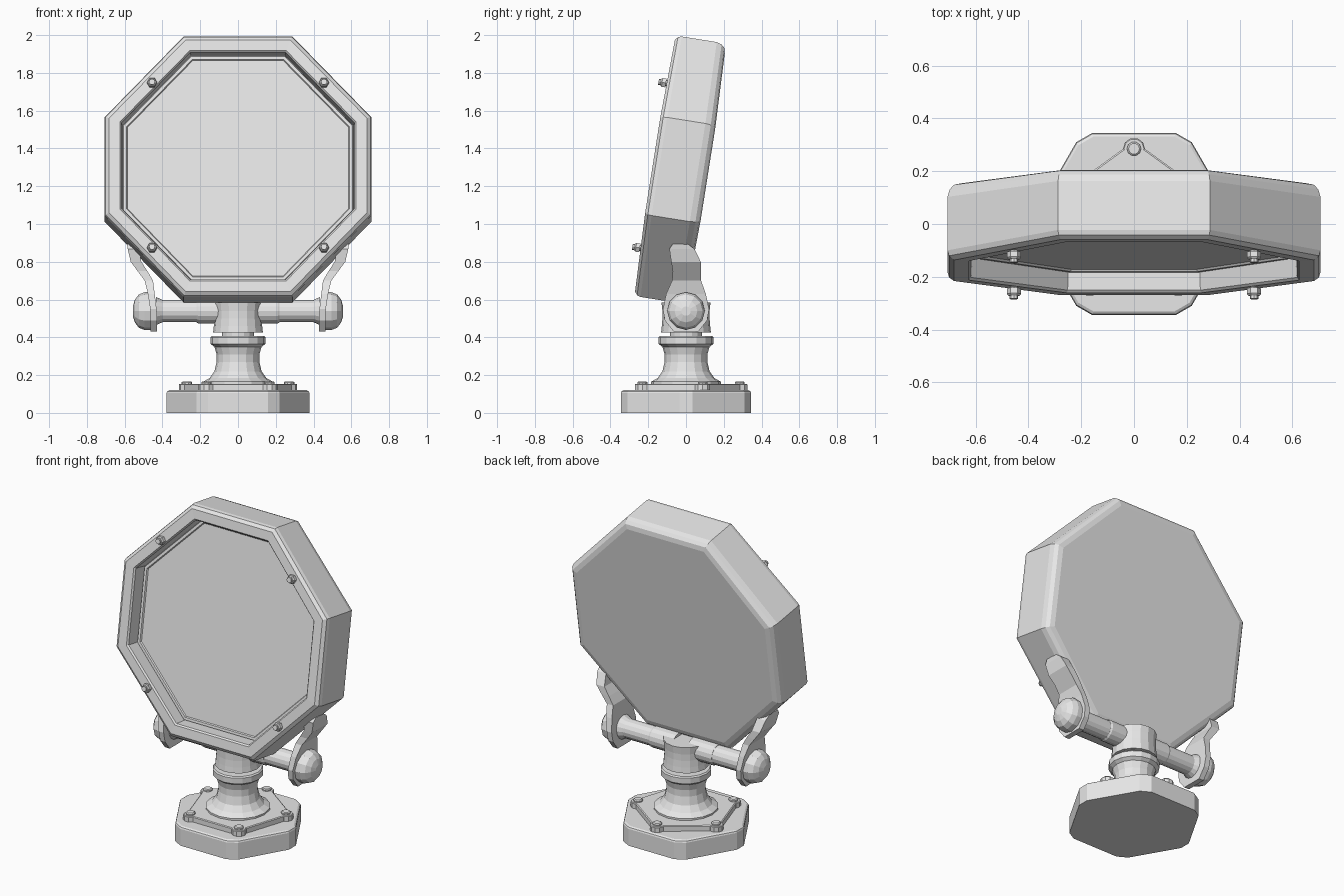
import bpy, bmesh
from math import sin, cos, pi, radians
from mathutils import Matrix, Vector

cube = bpy.data.objects.get("Cube")
if cube:
    bpy.data.objects.remove(cube, do_unlink=True)

grey = bpy.data.materials.new("light_grey")
grey.use_nodes = True
grey.diffuse_color = (0.8, 0.8, 0.8, 1)
grey.node_tree.nodes["Principled BSDF"].inputs["Base Color"].default_value = (0.8, 0.8, 0.8, 1)


def loft(name, loops, matrix=Matrix()):
    """Skin a row of closed loops and cap both ends."""
    bm = bmesh.new()
    rings = [[bm.verts.new(matrix @ Vector(p)) for p in loop] for loop in loops]
    n = len(rings[0])
    for a, b in zip(rings, rings[1:]):
        for i in range(n):
            j = (i + 1) % n
            bm.faces.new((a[i], a[j], b[j], b[i]))
    bm.faces.new(rings[0])
    bm.faces.new(rings[-1])
    bmesh.ops.recalc_face_normals(bm, faces=bm.faces)
    mesh = bpy.data.meshes.new(name)
    bm.to_mesh(mesh)
    bm.free()
    mesh.materials.append(grey)
    obj = bpy.data.objects.new(name, mesh)
    bpy.context.collection.objects.link(obj)


def ring(radius, z, sides, turn=0.0):
    return [(radius * cos(turn + 2 * pi * i / sides),
             radius * sin(turn + 2 * pi * i / sides), z) for i in range(sides)]


def lathe(name, profile, sides=16, matrix=Matrix(), turn=0.0):
    loft(name, [ring(r, z, sides, turn) for r, z in profile], matrix)


def cut_hexagon(radius, z, cut=0.1):
    """Hexagon with its corners cut off."""
    corners = [Vector(p) for p in ring(radius, z, 6)]
    loop = []
    for i, c in enumerate(corners):
        loop += [c.lerp(corners[i - 1], cut), c.lerp(corners[(i + 1) % 6], cut)]
    return loop


# Base: six-sided block with a five-sided plate, bolted down at its corners
loft("base_block", [cut_hexagon(r, z) for r, z in
                    ((0.398, 0), (0.398, 0.105), (0.394, 0.114), (0.383, 0.12))])
lathe("base_plate", [(0.315, 0.115), (0.315, 0.15), (0.308, 0.154)], 5, turn=pi / 2)
for k in range(5):
    a = pi / 2 + k * 2 * pi / 5
    spot = Matrix.Translation((0.285 * cos(a), 0.285 * sin(a), 0))
    lathe("base_bolt_lug", [(0.042, 0.115), (0.042, 0.15), (0.038, 0.154)], 10, spot)
    lathe("base_bolt", [(0.027, 0.15), (0.027, 0.162), (0.021, 0.167)], 10, spot)

# Flared pedestal with flange, neck and hub
lathe("pedestal", [(0.185, 0.15), (0.185, 0.165), (0.15, 0.185), (0.125, 0.22),
                   (0.113, 0.27), (0.113, 0.31), (0.125, 0.35), (0.145, 0.365),
                   (0.145, 0.4), (0.138, 0.408), (0.085, 0.408), (0.085, 0.43)])
lathe("swivel_hub", [(0.132, 0.425), (0.128, 0.46), (0.125, 0.5), (0.125, 0.54),
                     (0.13, 0.585)])

# Cross shaft, knobs and bent yoke arms
ARM = [  # x, half thickness, z, front and back edge in y
    (0.56, 0.028, 0.895, -0.07, 0.008), (0.554, 0.03, 0.868, -0.088, 0.045),
    (0.54, 0.028, 0.8, -0.078, 0.078), (0.505, 0.026, 0.75, -0.07, 0.08),
    (0.472, 0.022, 0.7, -0.074, 0.08), (0.459, 0.018, 0.63, -0.105, 0.105),
    (0.448, 0.017, 0.55, -0.122, 0.122), (0.445, 0.017, 0.49, -0.112, 0.112),
    (0.445, 0.017, 0.43, -0.065, 0.065)]
for side, s in (("left", 1), ("right", -1)):
    along = Matrix.Translation((0, 0, 0.539)) @ Matrix.Rotation(s * pi / 2, 4, "Y")
    lathe(side + "_sleeve", [(0.065, 0.05), (0.065, 0.21), (0.06, 0.22)], 16, along)
    lathe(side + "_shaft", [(0.059, 0.2), (0.059, 0.4), (0.075, 0.435)], 16, along)
    lathe(side + "_knob", [(0.085, 0.445), (0.1, 0.46), (0.1, 0.495), (0.088, 0.525),
                           (0.06, 0.546), (0.025, 0.557)], 12, along)
    loft(side + "_yoke_arm", [[(s * (x - t), y0, z), (s * (x + t), y0, z),
                               (s * (x + t), y1, z), (s * (x - t), y1, z)]
                              for x, t, z, y0, y1 in ARM])

# Tilted eight-sided lamp housing, a little deeper at its side corners
tilt = Matrix.Translation((0, -0.03, 1.287)) @ Matrix.Rotation(radians(-9), 4, "X")
quarter = [(0.707, 0.263, 1.09), (0.288, 0.698, 1)]
outline = (quarter + [(-x, z, d) for x, z, d in reversed(quarter)]
           + [(-x, -z, d) for x, z, d in quarter]
           + [(x, -z, d) for x, z, d in reversed(quarter)])


def octagon(scale, y):
    return [(x * scale, y * d, z * scale) for x, z, d in outline]


loft("lamp_housing", [octagon(s, y) for s, y in (
    (0.925, 0.136), (0.965, 0.129), (0.988, 0.112), (1, 0.085), (1, -0.103),
    (0.992, -0.122), (0.965, -0.136), (0.885, -0.136), (0.873, -0.127),
    (0.866, -0.045))], tilt)
loft("lens_bezel", [octagon(s, y) for s, y in (
    (0.866, -0.04), (0.858, -0.06), (0.835, -0.06), (0.828, -0.052))], tilt)

# Bolts on the front rim
for sx in (1, -1):
    for sz in (1, -1):
        m = (tilt @ Matrix.Translation((sx * 0.455, -0.135, sz * 0.442))
             @ Matrix.Rotation(pi / 2, 4, "X"))
        lathe("rim_bolt_stem", [(0.016, 0), (0.016, 0.052)], 8, m)
        lathe("rim_bolt_nut", [(0.027, 0.012), (0.027, 0.033), (0.021, 0.04)], 6, m)
